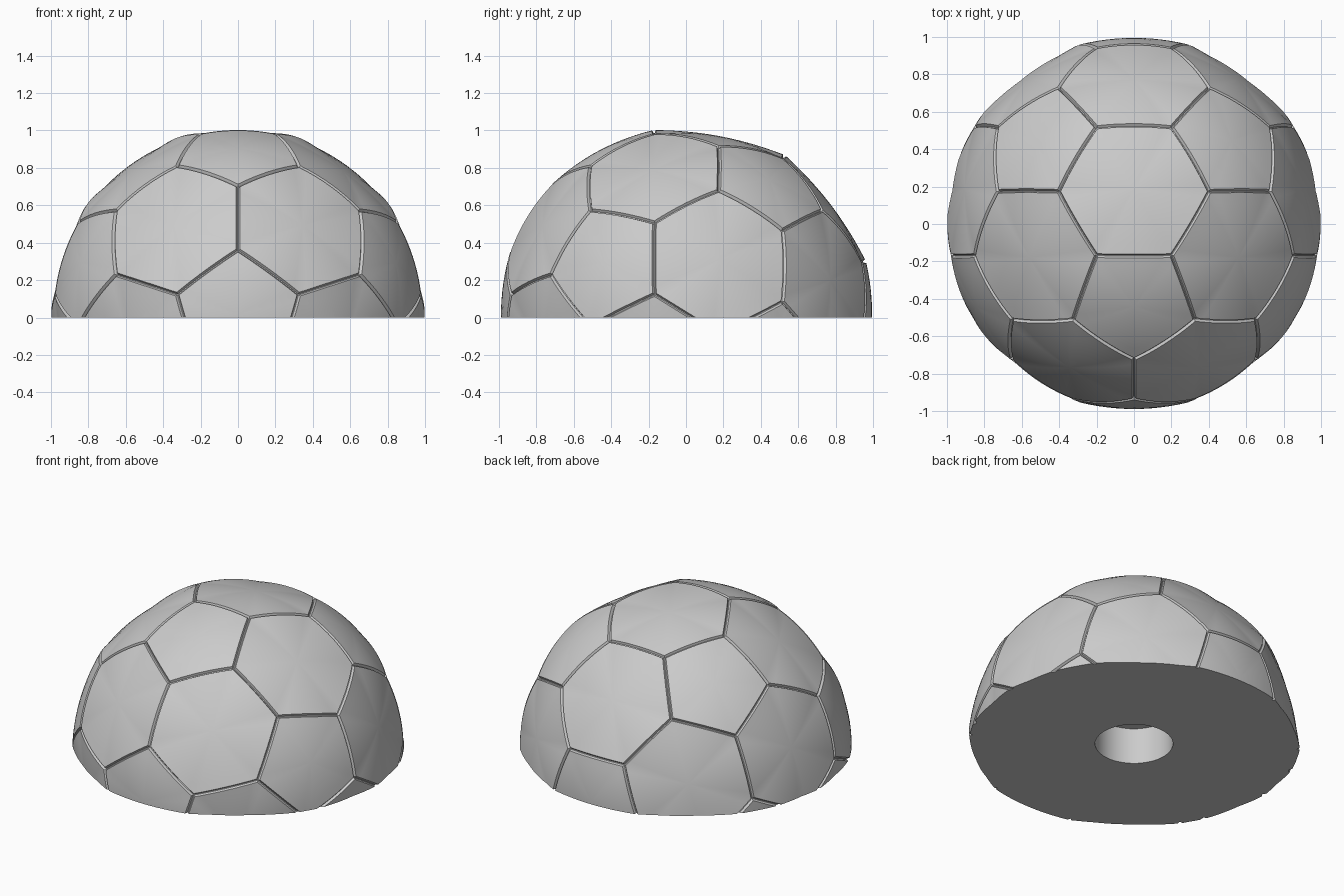
import bpy, bmesh, math
from itertools import combinations
from mathutils import Vector

if "Cube" in bpy.data.objects:
    bpy.data.objects.remove(bpy.data.objects["Cube"], do_unlink=True)

CENTRE = Vector((0, 0.003, 0.018))   # ball centre, just above the cut plane
EDGE_STEPS = 10
GROOVE_WIDTH, GROOVE_DEPTH = 0.011, 0.016
HOLE_RADIUS, HOLE_DEPTH, HOLE_SIDES = 0.235, 0.24, 32

grey = bpy.data.materials.new("ball_grey")
grey.use_nodes = True
colour = (0.6, 0.6, 0.6, 1)
grey.diffuse_color = colour
grey.node_tree.nodes["Principled BSDF"].inputs["Base Color"].default_value = colour


def ico_points():
    """Twelve icosahedron corners with a five-fold axis along y."""
    pts = [Vector((0, -1, 0))]
    low, rad = 1 / math.sqrt(5), 2 / math.sqrt(5)
    for k in range(5):
        a = math.tau * k / 5
        pts.append(Vector((rad * math.sin(a), -low, rad * math.cos(a))))
    return pts + [-p for p in pts]


def sort_round(points, axis):
    u = (points[0] - axis * points[0].dot(axis)).normalized()
    v = axis.cross(u)
    return sorted(points, key=lambda p: math.atan2(p.dot(v), p.dot(u)))


def add_panel(bm, corners, sag):
    """One stitched panel: rings from the middle out to a sunken seam."""
    axis = sum(corners, Vector()).normalized()
    corners = sort_round(corners, axis)
    middle = sum(corners, Vector()) / len(corners)
    inradius = ((corners[0] + corners[1]) / 2 - middle).length
    lip = 1 - GROOVE_WIDTH / inradius
    fractions = [lip * k / 6 for k in range(1, 7)] + [1 - 0.25 * (1 - lip), 1]

    rim = []
    for a, b in zip(corners, corners[1:] + corners[:1]):
        rim += [a.lerp(b, k / EDGE_STEPS) for k in range(EDGE_STEPS)]

    def place(p, f):
        radius = 1 - sag * (1 - f * f)
        if f > lip + 1e-5:
            radius = 1 - GROOVE_DEPTH
        return bm.verts.new(p.normalized() * radius + CENTRE)

    hub = place(middle, 0)
    inner = None
    for f in fractions:
        ring = [place(middle.lerp(p, f), f) for p in rim]
        for i in range(len(ring)):
            j = (i + 1) % len(ring)
            if inner:
                bm.faces.new((inner[i], ring[i], ring[j], inner[j]))
            else:
                bm.faces.new((hub, ring[i], ring[j]))
        inner = ring


bm = bmesh.new()
ico = ico_points()


def near(a, b):
    return 0.1 < (a - b).length < 1.2


def corner(a, b):
    return (a * 2 + b).normalized()


# Pentagon panels around each point, hexagon panels between three points
for a in ico:
    add_panel(bm, [corner(a, b) for b in ico if near(a, b)], 0.008)
for tri in combinations(ico, 3):
    if all(near(a, b) for a, b in combinations(tri, 2)):
        add_panel(bm, [corner(a, b) for a in tri for b in tri if a is not b], 0.032)
bmesh.ops.remove_doubles(bm, verts=bm.verts[:], dist=0.0005)

# Cut the ball in half
bmesh.ops.bisect_plane(bm, geom=bm.verts[:] + bm.edges[:] + bm.faces[:], dist=1e-5,
                       plane_co=(0, 0, 0), plane_no=(0, 0, -1), clear_outer=True)
outline = [e for e in bm.edges if e.is_boundary]


def circle(z):
    return [bm.verts.new((HOLE_RADIUS * math.cos(math.tau * k / HOLE_SIDES),
                          HOLE_RADIUS * math.sin(math.tau * k / HOLE_SIDES), z))
            for k in range(HOLE_SIDES)]


# Blind round socket in the flat underside
mouth, roof = circle(0), circle(HOLE_DEPTH)
mouth_edges = []
for i in range(HOLE_SIDES):
    j = (i + 1) % HOLE_SIDES
    mouth_edges.append(bm.edges.new((mouth[i], mouth[j])))
    bm.faces.new((mouth[j], mouth[i], roof[i], roof[j]))
bm.faces.new(roof[::-1])

# Flat underside between the outline and the socket
bmesh.ops.triangle_fill(bm, edges=outline + mouth_edges, use_beauty=True,
                        normal=(0, 0, -1))
bmesh.ops.recalc_face_normals(bm, faces=bm.faces[:])

mesh = bpy.data.meshes.new("half_ball")
bm.to_mesh(mesh)
bm.free()
mesh.materials.append(grey)
half_ball = bpy.data.objects.new("half_ball", mesh)
bpy.context.collection.objects.link(half_ball)
bpy.context.view_layer.objects.active = half_ball
half_ball.select_set(True)
bpy.ops.object.shade_smooth_by_angle(angle=math.radians(35))
